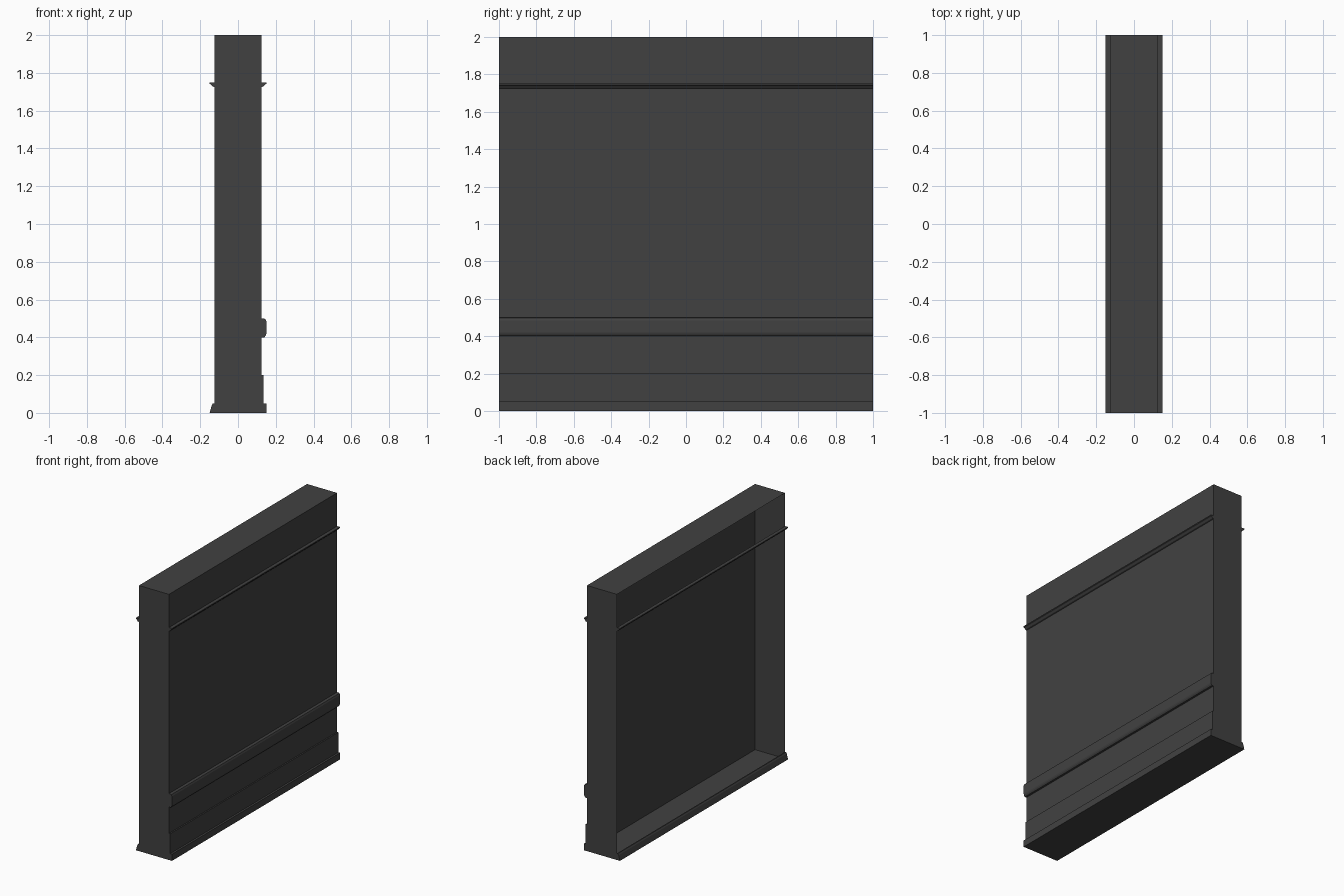
import bpy
import bmesh

# Remove the default cube
cube = bpy.data.objects.get("Cube")
if cube:
    bpy.data.objects.remove(cube, do_unlink=True)

WALL = 0.125     # half thickness of the wall
HALF = 1.0       # half length of the wall
HEIGHT = 2.0

# Single dark grey paint
paint = bpy.data.materials.new("dark_grey")
paint.use_nodes = True
grey = (0.053, 0.053, 0.053, 1)
paint.diffuse_color = grey
bsdf = next(n for n in paint.node_tree.nodes if n.type == 'BSDF_PRINCIPLED')
bsdf.inputs["Base Color"].default_value = grey


def finish(name, bm):
    mesh = bpy.data.meshes.new(name)
    bm.to_mesh(mesh)
    bm.free()
    mesh.materials.append(paint)
    obj = bpy.data.objects.new(name, mesh)
    bpy.context.collection.objects.link(obj)
    return obj


def trim(name, profile, side, backed):
    """Run a moulding along the wall; profile is (projection, height) points."""
    bm = bmesh.new()
    verts = [bm.verts.new((side * (WALL + p), -HALF, z)) for p, z in profile]
    face = bm.faces.new(verts)
    ext = bmesh.ops.extrude_face_region(bm, geom=[face], use_keep_orig=True)
    moved = [v for v in ext["geom"] if isinstance(v, bmesh.types.BMVert)]
    bmesh.ops.translate(bm, verts=moved, vec=(0, 2 * HALF, 0))
    bmesh.ops.recalc_face_normals(bm, faces=bm.faces[:])
    if not backed:
        hidden = [f for f in bm.faces
                  if all(abs(abs(v.co.x) - WALL) < 1e-4 for v in f.verts)]
        bmesh.ops.delete(bm, geom=hidden, context='FACES_ONLY')
    return finish(name, bm)


# Wall shell: thin sheets, open on the -x side
bm = bmesh.new()
bmesh.ops.create_cube(bm, size=1)
bmesh.ops.scale(bm, verts=bm.verts, vec=(2 * WALL, 2 * HALF, HEIGHT))
bmesh.ops.translate(bm, verts=bm.verts, vec=(0, 0, HEIGHT / 2))
bm.normal_update()
open_side = [f for f in bm.faces if f.normal.x < -0.5]
bmesh.ops.delete(bm, geom=open_side, context='FACES_ONLY')
finish("wall_shell", bm)

# Picture rails on both sides
picture_rail = [(0, 1.725), (0.01, 1.728), (0.018, 1.738),
                (0.025, 1.742), (0.025, 1.75), (0, 1.75)]
trim("picture_rail_left", picture_rail, 1, False)
trim("picture_rail_right", picture_rail, -1, True)

# Chair rail with softened edges
chair_rail = [(0, 0.4), (0.015, 0.4), (0.022, 0.41), (0.025, 0.42),
              (0.025, 0.485), (0.02, 0.497), (0.012, 0.5), (0, 0.5)]
trim("chair_rail", chair_rail, 1, False)

# Stepped skirting on the closed side
skirting = [(0, 0), (0.025, 0), (0.025, 0.05), (0.01, 0.05),
            (0.01, 0.2), (0, 0.2)]
trim("skirting_board", skirting, 1, False)

# Sloped base moulding on the open side
base_moulding = [(0, 0), (0.025, 0), (0.022, 0.012),
                 (0.014, 0.04), (0.008, 0.05), (0, 0.05)]
trim("base_moulding", base_moulding, -1, True)
